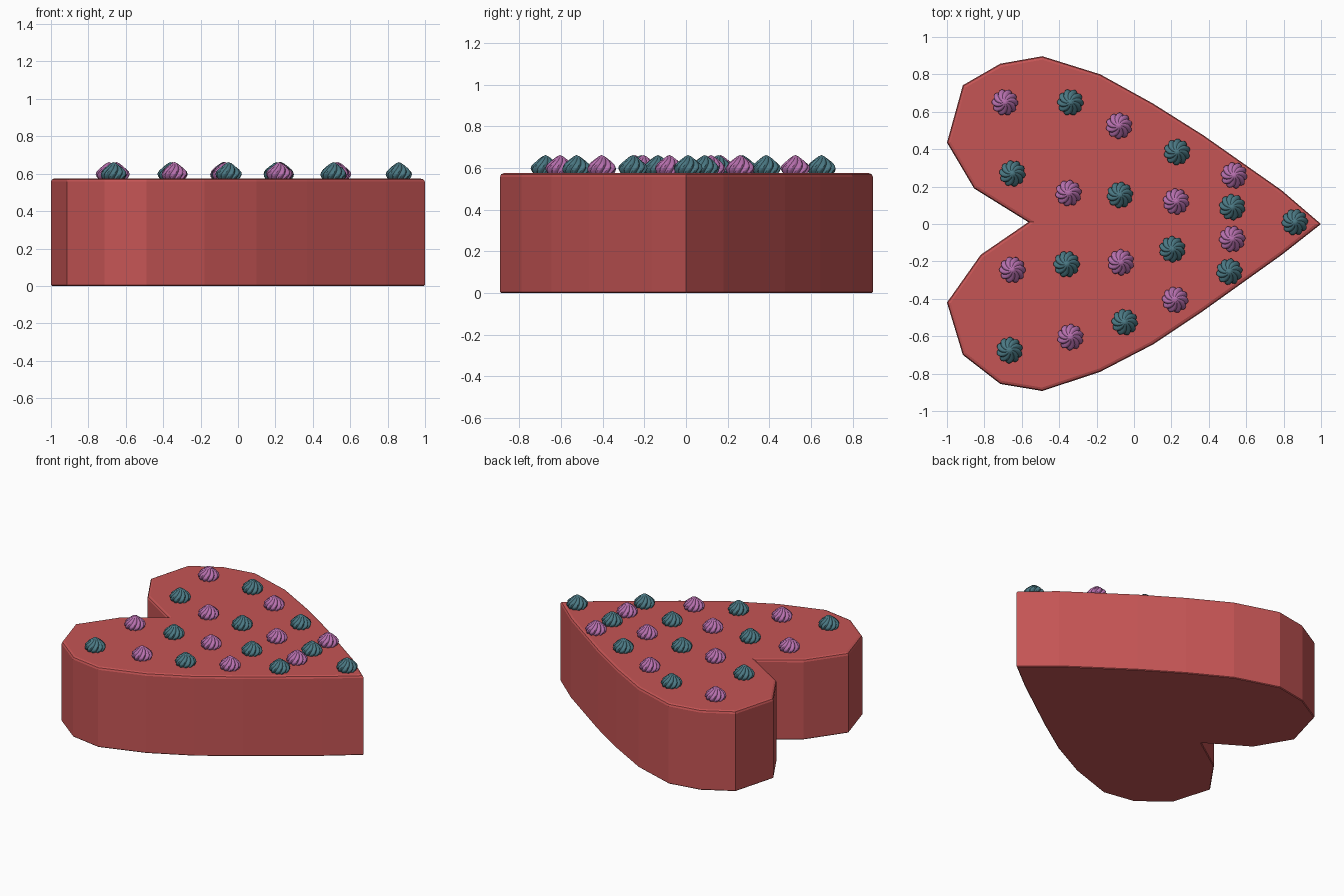
import bpy, bmesh
from math import sin, cos, pi, radians

if "Cube" in bpy.data.objects:
    bpy.data.objects.remove(bpy.data.objects["Cube"])


def material(name, color):
    m = bpy.data.materials.new(name)
    m.diffuse_color = (*color, 1)
    m.use_nodes = True
    m.node_tree.nodes["Principled BSDF"].inputs["Base Color"].default_value = m.diffuse_color
    return m


RED = material("red_icing", (0.56, 0.09, 0.09))
PINK = material("pink_cream", (0.47, 0.16, 0.42))
TEAL = material("teal_cream", (0.07, 0.19, 0.23))


def mesh_object(name, bm, mat):
    bmesh.ops.recalc_face_normals(bm, faces=bm.faces)
    me = bpy.data.meshes.new(name)
    bm.to_mesh(me)
    bm.free()
    me.materials.append(mat)
    ob = bpy.data.objects.new(name, me)
    bpy.context.collection.objects.link(ob)
    return ob


# Heart-shaped cake: faceted outline, extruded, with a softened top and bottom rim
TOP = 0.575
outline = [(1.0, 0), (.79, .18), (.37, .475), (.10, .645), (-.18, .80), (-.49, .897),
           (-.715, .857), (-.915, .742), (-1.0, .435), (-.855, .19), (-.565, .01),
           (-.82, -.165), (-1.0, -.42), (-.915, -.70), (-.715, -.855), (-.49, -.893),
           (-.18, -.79), (.10, -.645), (.37, -.465), (.79, -.165)]
bm = bmesh.new()
base = bm.faces.new([bm.verts.new((x, y, 0)) for x, y in outline])
ext = bmesh.ops.extrude_face_region(bm, geom=[base], use_keep_orig=True)
top = [v for v in ext["geom"] if isinstance(v, bmesh.types.BMVert)]
bmesh.ops.translate(bm, verts=top, vec=(0, 0, TOP))


def rim_edges(z):
    return [e for e in bm.edges if all(abs(v.co.z - z) < 1e-4 for v in e.verts)]


bmesh.ops.recalc_face_normals(bm, faces=bm.faces)
bmesh.ops.bevel(bm, geom=rim_edges(TOP), offset=0.018, segments=2, profile=0.5, affect='EDGES')
bmesh.ops.bevel(bm, geom=rim_edges(0), offset=0.005, segments=1, profile=0.5, affect='EDGES')
mesh_object("heart_cake", bm, RED)

# Piped cream swirl: fluted, twisted rings rising to a point
PROFILE = [(.056, -.006), (.066, .008), (.071, .022), (.067, .035), (.056, .048),
           (.042, .060), (.028, .071), (.014, .081)]
FLUTES, SEG = 10, 60


def swirl(mat):
    bm = bmesh.new()
    rings = []
    for k, (r, z) in enumerate(PROFILE):
        ring = []
        for i in range(SEG):
            a = 2 * pi * i / SEG
            rr = r * (1 - 0.17 * abs(cos(FLUTES * a / 2)) ** 3)
            t = a + 0.14 * k
            ring.append(bm.verts.new((rr * cos(t), rr * sin(t), z)))
        rings.append(ring)
    for lo, hi in zip(rings, rings[1:]):
        for i in range(SEG):
            j = (i + 1) % SEG
            bm.faces.new((lo[i], lo[j], hi[j], hi[i]))
    tip = bm.verts.new((0, 0, .087))
    for i in range(SEG):
        bm.faces.new((rings[-1][i], rings[-1][(i + 1) % SEG], tip))
    bm.faces.new(rings[0][::-1])
    ob = mesh_object("cream_swirl", bm, mat)
    ob.data.shade_smooth()
    ob.data.set_sharp_from_angle(angle=radians(40))
    return ob


# Swirl positions per colour
spots = {
    PINK: [(-.69, .65), (-.08, .525), (.535, .26), (-.35, .165), (.225, .12), (.525, -.08),
           (-.07, -.205), (-.65, -.245), (-.34, -.605), (.22, -.405)],
    TEAL: [(-.34, .65), (.23, .385), (-.65, .27), (-.075, .155), (.525, .09), (.86, .01),
           (.205, -.135), (-.36, -.215), (-.665, -.675), (-.05, -.525), (.51, -.255)],
}
for mat, points in spots.items():
    first = swirl(mat)
    for n, (x, y) in enumerate(points):
        ob = first if n == 0 else first.copy()
        if n:
            bpy.context.collection.objects.link(ob)
        ob.name = ("pink" if mat == PINK else "teal") + "_swirl_%02d" % (n + 1)
        ob.location = (x, y, TOP)
        ob.rotation_euler.z = 0.9 * n
